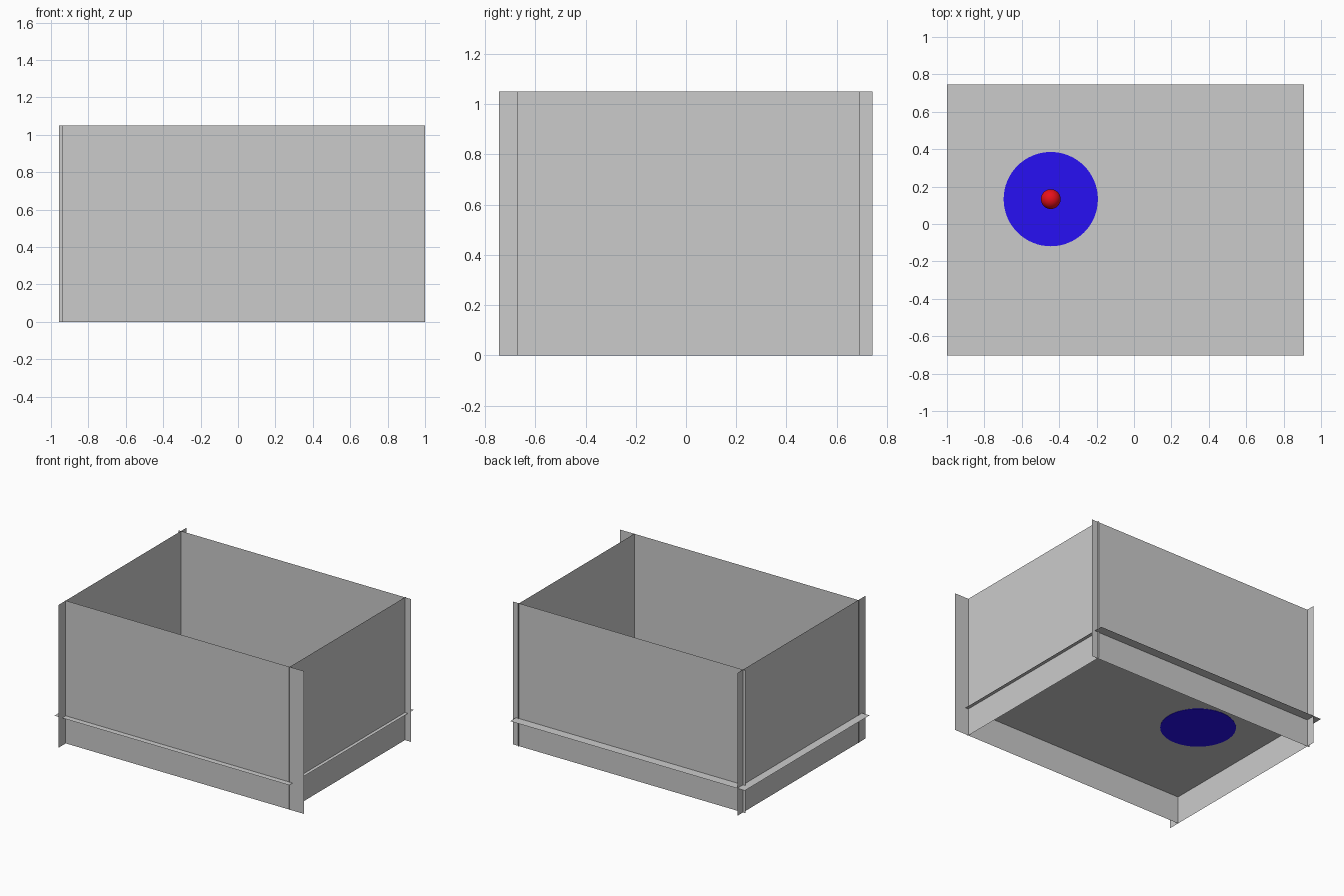
import bpy
from mathutils import Vector

if "Cube" in bpy.data.objects:
    bpy.data.objects.remove(bpy.data.objects["Cube"])

WALL_H = 1.05
FLOOR_Z = 0.203
TARGET = (-0.445, 0.133)


def sheet(name, corner, side_a, side_b):
    """Single rectangular face spanned by two edge vectors."""
    c, a, b = Vector(corner), Vector(side_a), Vector(side_b)
    mesh = bpy.data.meshes.new(name)
    mesh.from_pydata([c, c + a, c + a + b, c + b], [], [(0, 1, 2, 3)])
    obj = bpy.data.objects.new(name, mesh)
    bpy.context.collection.objects.link(obj)
    return obj


def paint(obj, name, rgb):
    mat = bpy.data.materials.new(name)
    mat.diffuse_color = (*rgb, 1)
    mat.use_nodes = True
    mat.node_tree.nodes["Principled BSDF"].inputs["Base Color"].default_value = mat.diffuse_color
    obj.data.materials.append(mat)


up = (0, 0, WALL_H)

# Floor sheet, overlapping slightly past the walls
sheet("floor", (-1.0, -0.704, FLOOR_Z), (1.909, 0, 0), (0, 1.449, 0))

# Front and back walls: name, y, left end, right end
for name, y, x0, x1 in (("front_wall", -0.662, -0.942, 1.0),
                        ("back_wall", 0.677, -0.958, 0.935)):
    sheet(name, (x0, y, 0), (x1 - x0, 0, 0), up)

# Side walls: name, x, front end, back end
for name, x, y0, y1 in (("left_wall", -0.938, -0.744, 0.742),
                        ("right_wall", 0.884, -0.672, 0.692)):
    sheet(name, (x, y0, 0), (0, y1 - y0, 0), up)

# Blue disc set into the floor, showing on both sides
bpy.ops.mesh.primitive_cylinder_add(vertices=64, radius=0.252, depth=0.004,
                                    location=(*TARGET, FLOOR_Z))
disc = bpy.context.object
disc.name = "floor_disc"
paint(disc, "blue", (0.02, 0.005, 0.9))

# Red ball resting at the middle of the disc
R = 0.053
bpy.ops.mesh.primitive_uv_sphere_add(segments=32, ring_count=16, radius=R,
                                     location=(*TARGET, FLOOR_Z + 0.002 + R))
ball = bpy.context.object
ball.name = "ball"
bpy.ops.object.shade_smooth()
paint(ball, "red", (0.8, 0.005, 0.01))
